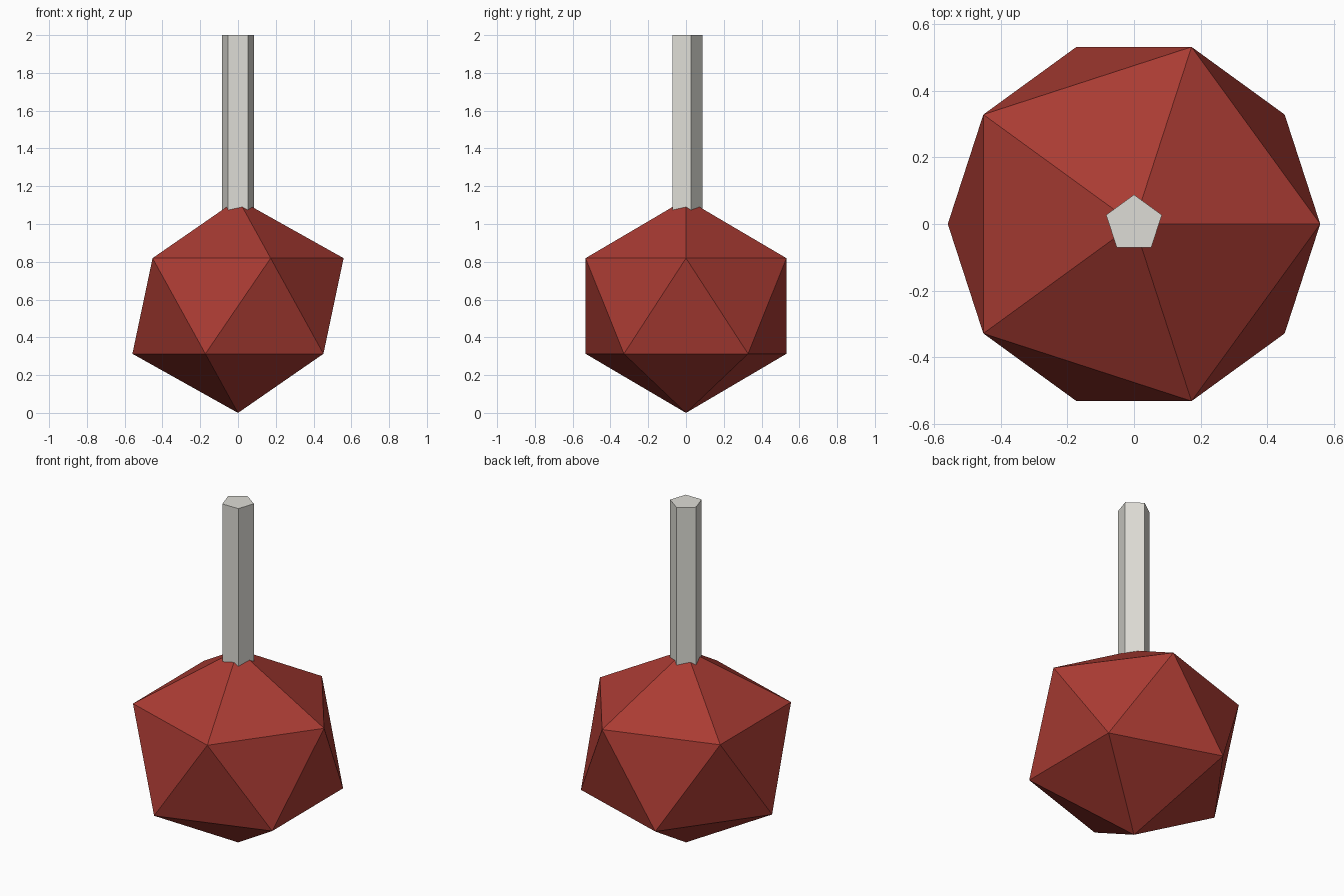
import bpy

# Remove the default cube
cube = bpy.data.objects.get("Cube")
if cube:
    bpy.data.objects.remove(cube, do_unlink=True)


def make_material(name, colour):
    mat = bpy.data.materials.new(name)
    mat.use_nodes = True
    mat.diffuse_color = colour
    mat.node_tree.nodes["Principled BSDF"].inputs["Base Color"].default_value = colour
    return mat


def finish(name, mat):
    obj = bpy.context.object
    obj.name = obj.data.name = name
    obj.data.materials.append(mat)
    bpy.ops.object.transform_apply(location=True, rotation=True, scale=True)
    return obj


red = make_material("candy red", (0.40, 0.044, 0.033, 1))
pale = make_material("pale grey", (0.73, 0.72, 0.67, 1))

# Faceted head: a slightly squashed icosahedron standing on its tip
HALF_HEIGHT = 0.566
bpy.ops.mesh.primitive_ico_sphere_add(subdivisions=1, radius=1, location=(0, 0, HALF_HEIGHT))
bpy.context.object.scale = (0.625, 0.625, HALF_HEIGHT)
finish("head", red)

# Five-sided stick, sunk into the head
BOTTOM, TOP = 0.9, 2.0
bpy.ops.mesh.primitive_cylinder_add(vertices=5, radius=0.088, depth=TOP - BOTTOM,
                                    location=(0, 0, (TOP + BOTTOM) / 2))
finish("stick", pale)
